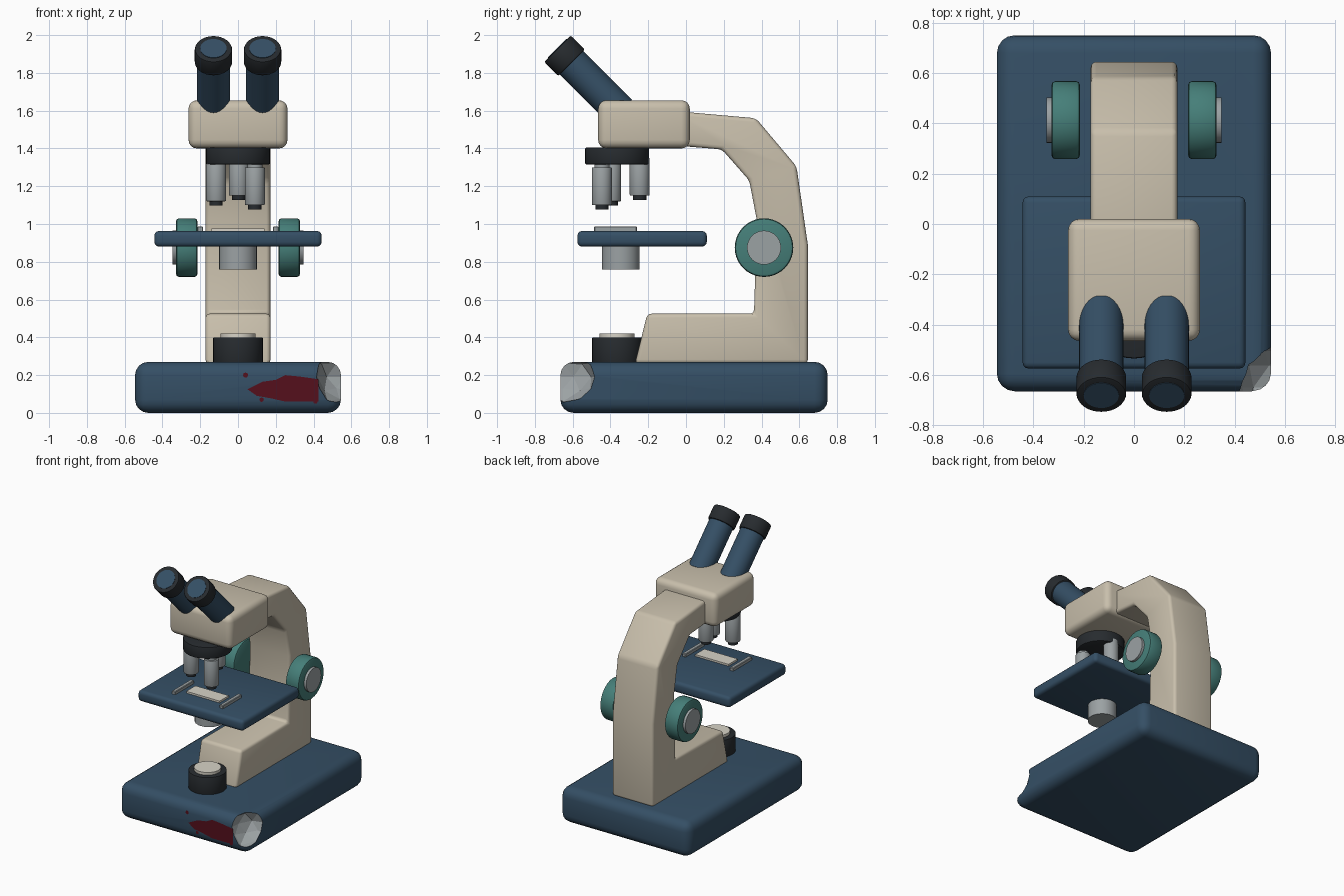
import bpy, bmesh, math, random
from mathutils import Vector

if "Cube" in bpy.data.objects:
    bpy.data.objects.remove(bpy.data.objects["Cube"])

random.seed(4)


def material(name, r, g, b):
    m = bpy.data.materials.new(name)
    m.diffuse_color = (r, g, b, 1)
    m.use_nodes = True
    m.node_tree.nodes["Principled BSDF"].inputs["Base Color"].default_value = m.diffuse_color
    return m


BLUE = material("navy_paint", 0.035, 0.078, 0.13)
CREAM = material("cream_paint", 0.58, 0.52, 0.41)
DARK = material("black_plastic", 0.02, 0.024, 0.028)
TEAL = material("teal_rubber", 0.06, 0.21, 0.19)
METAL = material("metal", 0.33, 0.36, 0.37)
GLASS = material("pale_glass", 0.68, 0.65, 0.57)
RED = material("dark_red", 0.09, 0.005, 0.012)


def finish(name, bm, mats, bevel=0.0, seg=3, smooth=True):
    """Bevel the hard edges, make the object and shade it by angle."""
    if bevel:
        edges = [e for e in bm.edges if len(e.link_faces) == 2 and e.calc_face_angle() > 0.5]
        bmesh.ops.bevel(bm, geom=edges, offset=bevel, segments=seg, profile=0.5,
                        affect='EDGES', clamp_overlap=True)
    me = bpy.data.meshes.new(name)
    bm.to_mesh(me)
    bm.free()
    for m in mats:
        me.materials.append(m)
    ob = bpy.data.objects.new(name, me)
    bpy.context.collection.objects.link(ob)
    if smooth:
        shade(ob)
    return ob


def shade(ob):
    bpy.ops.object.select_all(action='DESELECT')
    ob.select_set(True)
    bpy.context.view_layer.objects.active = ob
    bpy.ops.object.shade_smooth_by_angle(angle=math.radians(35))


def box(name, lo, hi, mat, bevel=0.0, seg=3):
    lo, hi = Vector(lo), Vector(hi)
    bm = bmesh.new()
    bmesh.ops.create_cube(bm, size=1)
    for v in bm.verts:
        v.co = (lo + hi) / 2 + Vector(a * b for a, b in zip(v.co, hi - lo))
    return finish(name, bm, [mat], bevel, seg)


def rod(name, a, b, r, mat, bevel=0.0, sides=32):
    """Cylinder from point a to point b."""
    a, b = Vector(a), Vector(b)
    bm = bmesh.new()
    bmesh.ops.create_cone(bm, cap_ends=True, segments=sides, radius1=r, radius2=r,
                          depth=(b - a).length)
    rot = Vector((0, 0, 1)).rotation_difference(b - a)
    for v in bm.verts:
        v.co = rot @ v.co
        v.co += (a + b) / 2
    bm.normal_update()
    return finish(name, bm, [mat], bevel, 2)


# Base with a faceted chip broken out of the front right corner
base = box("base", (-0.545, -0.665, 0), (0.545, 0.75, 0.27), BLUE, 0.07, 4)
base.data.materials.append(METAL)
bm = bmesh.new()
bmesh.ops.create_icosphere(bm, subdivisions=2, radius=1)
for v in bm.verts:
    k = random.uniform(0.9, 1.08)
    v.co = Vector((0.56 + 0.155 * k * v.co.x, -0.65 + 0.185 * k * v.co.y, 0.19 + 0.145 * k * v.co.z))
for f in bm.faces:
    f.material_index = 1
cutter = finish("chip_cutter", bm, [BLUE, METAL], smooth=False)
cutter.hide_render = True
mod = base.modifiers.new("chip", 'BOOLEAN')
mod.operation = 'DIFFERENCE'
mod.solver = 'EXACT'
mod.object = cutter
bpy.context.view_layer.objects.active = base
bpy.ops.object.modifier_apply(modifier="chip")
bpy.data.objects.remove(cutter)
shade(base)
for p in base.data.polygons:
    if p.material_index == 1:
        p.use_smooth = False

# Stain on the front of the base: one ragged blob and a few drops
bm = bmesh.new()
blob = [(0.05, .125), (.13, .165), (.2, .175), (.25, .2), (.33, .192), (.425, .178), (.37, .148),
        (.425, .125), (.395, .105), (.425, .06), (.33, .078), (.25, .06), (.17, .078), (.1, .09)]
bm.faces.new([bm.verts.new((x, -0.667, z)) for x, z in reversed(blob)])
for x, z, r in ((0.04, 0.2, 0.014), (0.125, 0.07, 0.012), (0.41, 0.06, 0.012)):
    bm.faces.new([bm.verts.new((x + r * math.cos(t * math.pi / 4), -0.667,
                                z + r * math.sin(t * math.pi / 4))) for t in range(8)])
bmesh.ops.triangulate(bm, faces=bm.faces[:])
for f in bm.faces:
    f.normal_update()
    if f.normal.y > 0:
        f.normal_flip()
finish("stain", bm, [RED], smooth=False)

# Arm: side profile extruded across the width
profile = [(-0.27, 0.26), (0.645, 0.26), (0.645, 0.89), (0.585, 1.305), (0.37, 1.56), (-0.05, 1.597),
           (-0.05, 1.415), (0.19, 1.395), (0.335, 1.23), (0.375, 1.02), (0.36, 0.525), (-0.205, 0.525)]
bm = bmesh.new()
side = bm.faces.new([bm.verts.new((-0.172, y, z)) for y, z in profile])
ext = bmesh.ops.extrude_face_region(bm, geom=[side])
bmesh.ops.translate(bm, vec=(0.344, 0, 0),
                    verts=[g for g in ext["geom"] if isinstance(g, bmesh.types.BMVert)])
bmesh.ops.recalc_face_normals(bm, faces=bm.faces[:])
finish("arm", bm, [CREAM], 0.022, 3)

# Head and eyepieces
box("head", (-0.262, -0.465, 1.40), (0.262, 0.02, 1.655), CREAM, 0.045, 4)
out = Vector((0, -1, 1)).normalized()
for label, x in (("left", -0.13), ("right", 0.13)):
    tip = Vector((x, -0.68, 1.928))
    rod(label + "_eyepiece_tube", tip - out * 0.47, tip - out * 0.05, 0.088, BLUE)
    rod(label + "_eyecup", tip - out * 0.105, tip, 0.099, DARK, 0.008)
    rod(label + "_eyepiece_lens", tip - out * 0.02, tip + out * 0.003, 0.07, BLUE)

# Nosepiece with three objectives
rod("nosepiece", (0, -0.365, 1.315), (0, -0.365, 1.405), 0.17, DARK, 0.008)
for i, (deg, low) in enumerate(((88, 1.15), (195, 1.12), (-42, 1.10))):
    t = math.radians(deg)
    x, y = 0.12 * math.cos(t), -0.365 + 0.12 * math.sin(t)
    rod(f"objective_{i + 1}", (x, y, low), (x, y, low + 0.2), 0.053, METAL, 0.006, 24)
    rod(f"objective_neck_{i + 1}", (x, y, low + 0.15), (x, y, 1.33), 0.04, METAL, 0, 24)
    rod(f"objective_tip_{i + 1}", (x, y, low - 0.023), (x, y, low + 0.01), 0.035, DARK, 0, 24)

# Stage, slide, clips and condenser
box("stage", (-0.443, -0.575, 0.88), (0.443, 0.11, 0.963), BLUE, 0.025)
box("slide", (-0.14, -0.42, 0.96), (0.14, -0.31, 0.977), GLASS)
for label, x in (("left", -0.2), ("right", 0.2)):
    box(label + "_clip", (x - 0.015, -0.487, 0.96), (x + 0.015, -0.26, 0.987), METAL, 0.004, 1)
rod("condenser", (0, -0.345, 0.76), (0, -0.345, 0.89), 0.1, METAL)

# Lamp on the base
rod("lamp_housing", (0, -0.365, 0.26), (0, -0.365, 0.40), 0.132, DARK, 0.005)
rod("lamp_lens", (0, -0.365, 0.38), (0, -0.365, 0.42), 0.093, GLASS)

# Focus knobs on both sides
for label, s in (("left", -1), ("right", 1)):
    rod(label + "_focus_knob", (s * 0.215, 0.413, 0.875), (s * 0.328, 0.413, 0.875), 0.155, TEAL, 0.015, 40)
    rod(label + "_knob_cap", (s * 0.30, 0.413, 0.875), (s * 0.347, 0.413, 0.875), 0.09, METAL)
